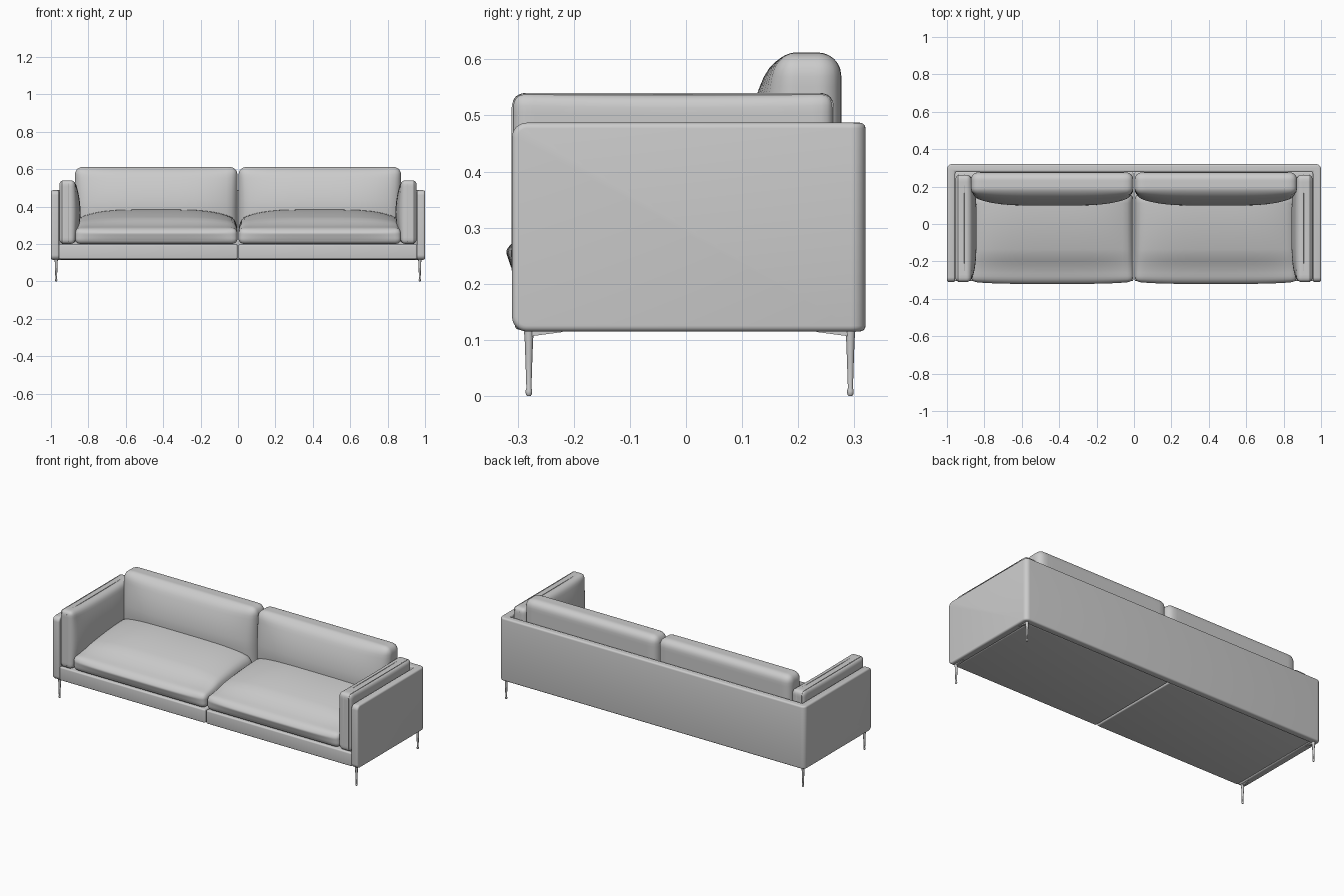
import bpy, bmesh, math
from mathutils import Vector

if "Cube" in bpy.data.objects:
    bpy.data.objects.remove(bpy.data.objects["Cube"])

grey = bpy.data.materials.new("light grey")
grey.diffuse_color = (0.6, 0.6, 0.6, 1)
grey.use_nodes = True
grey.node_tree.nodes["Principled BSDF"].inputs["Base Color"].default_value = grey.diffuse_color


def finish(name, bm, angle=35):
    bmesh.ops.recalc_face_normals(bm, faces=bm.faces)
    mesh = bpy.data.meshes.new(name)
    bm.to_mesh(mesh)
    bm.free()
    obj = bpy.data.objects.new(name, mesh)
    bpy.context.collection.objects.link(obj)
    mesh.materials.append(grey)
    bpy.ops.object.select_all(action='DESELECT')
    obj.select_set(True)
    bpy.context.view_layer.objects.active = obj
    bpy.ops.object.shade_smooth_by_angle(angle=math.radians(angle))
    return obj


def bevel_sharp(bm, width, segments=4):
    edges = [e for e in bm.edges if e.calc_face_angle(0) > math.radians(40)]
    bmesh.ops.bevel(bm, geom=edges, offset=width, segments=segments, profile=0.5,
                    affect='EDGES', clamp_overlap=True)


def box(name, lo, hi, bevel):
    lo, hi = Vector(lo), Vector(hi)
    bm = bmesh.new()
    bmesh.ops.create_cube(bm, size=1)
    for v in bm.verts:
        v.co = (lo + hi) / 2 + v.co * (hi - lo)
    bevel_sharp(bm, bevel)
    return finish(name, bm)


def cushion(name, lo, hi, radius, shape):
    """Rounded box whose points are then pushed by shape(u, v, w, co)."""
    lo, hi = Vector(lo), Vector(hi)
    mid, half = (lo + hi) / 2, (hi - lo) / 2
    bm = bmesh.new()
    bmesh.ops.create_cube(bm, size=2)
    bmesh.ops.subdivide_edges(bm, edges=bm.edges[:], cuts=23, use_grid_fill=True)
    for v in bm.verts:
        p = Vector([math.sin(c * math.pi / 2) * h for c, h in zip(v.co, half)])
        core = Vector([max(radius - h, min(h - radius, c)) for c, h in zip(p, half)])
        p = core + (p - core).normalized() * radius
        u, t, w = [c / h for c, h in zip(p, half)]
        v.co = shape(u, t, w, mid + p)
    return finish(name, bm, 50)


def seat_shape(u, t, w, co):
    rise = 1 - ((1 - t) / 2) ** 2
    if w > 0:   # crowned top, higher toward the back
        co.z += w * rise * (0.045 + 0.055 * (1 - u ** 4)) * min(1, (1 + t) * 1.5 + 0.1)
    if t < 0:   # pinched front seam
        co.y += t * 0.012 * max(0, 1 - abs(w - 0.35) * 1.2) * (1 - u ** 4)
    return co


def back_shape(u, t, w, co):
    if t < 0:   # full belly in front, thinner toward the top
        co.y += t * 0.05 * (1 - u ** 4) * (1 - w * w)
        co.y -= t * 0.012 * max(0, w)
    return co


def arm_shape(side):
    def shape(u, t, w, co):
        inward = -side * u
        if inward > 0:
            co.x -= side * inward * 0.03 * (1 - t ** 4) * (1 - w * w)
        if w > 0:
            co.z -= 0.004 * (1 - t * t)
        return co
    return shape


def seam(name, x, y0, y1, z0, z1, r):
    """Thin stitched seam looping round a cushion edge."""
    curve = bpy.data.curves.new(name, 'CURVE')
    curve.dimensions = '3D'
    curve.bevel_depth = 0.002
    curve.bevel_resolution = 1
    pts = []
    for k, (cy, cz) in enumerate([(y1 - r, z1 - r), (y0 + r, z1 - r),
                                  (y0 + r, z0 + r), (y1 - r, z0 + r)]):
        for i in range(6):
            a = math.radians(90 * k + 18 * i)
            pts.append((x, cy + r * math.cos(a), cz + r * math.sin(a), 1))
    spline = curve.splines.new('POLY')
    spline.points.add(len(pts) - 1)
    for p, co in zip(spline.points, pts):
        p.co = co
    spline.use_cyclic_u = True
    curve.materials.append(grey)
    bpy.context.collection.objects.link(bpy.data.objects.new(name, curve))


# Outer shell: arms and back as one U-shaped panel
bm = bmesh.new()
plan = [(-1, -.31), (-.956, -.31), (-.956, .278), (.956, .278),
        (.956, -.31), (1, -.31), (1, .32), (-1, .32)]
face = bm.faces.new([bm.verts.new((x, y, 0.115)) for x, y in plan])
top = bmesh.ops.extrude_face_region(bm, geom=[face])["geom"]
bmesh.ops.translate(bm, vec=(0, 0, 0.372),
                    verts=[g for g in top if isinstance(g, bmesh.types.BMVert)])
bmesh.ops.recalc_face_normals(bm, faces=bm.faces)
corners = []
for e in bm.edges:
    a, b = e.verts[0].co, e.verts[1].co
    front_tip = a.y < -.3 and b.y < -.3 and abs(a.z - b.z) < .01
    rear_post = a.y > .31 and b.y > .31 and abs(a.z - b.z) > .1
    if front_tip or rear_post:
        corners.append(e)
bmesh.ops.bevel(bm, geom=corners, offset=0.026, segments=6, profile=0.5, affect='EDGES')
bevel_sharp(bm, 0.01)
finish("outer_shell", bm)

for side, label in ((-1, "left"), (1, "right")):
    def span(a, b):
        return sorted((side * a, side * b))

    # Base half
    x0, x1 = span(0.003, 0.957)
    box(label + "_base", (x0, -.305, .118), (x1, .28, .198), 0.008)

    # Seat and back cushions
    x0, x1 = span(0.003, 0.872)
    cushion(label + "_seat_cushion", (x0, -.309, .199), (x1, .16, .285), 0.03, seat_shape)
    cushion(label + "_back_cushion", (x0, .148, .2), (x1, .277, .612), 0.042, back_shape)

    # Arm cushion with its edge seams
    x0, x1 = span(0.872, 0.955)
    cushion(label + "_arm_cushion", (x0, -.31, .2), (x1, .263, .541), 0.024, arm_shape(side))
    for i, x in enumerate((.906, .94)):
        seam(f"{label}_arm_seam_{i + 1}", side * x, -.309, .262, .201, .538, .024)

    # Slim tapered legs with a bracket reaching inward
    for y, end in ((-.28, "front"), (.293, "back")):
        bm = bmesh.new()
        rings = []
        for z, r in ((0, .003), (.003, .0055), (.009, .006), (.014, .0045),
                     (.06, .006), (.1, .0075), (.118, .009)):
            rings.append([bm.verts.new((side * .972 + r * math.cos(k * math.pi / 6),
                                        y + r * math.sin(k * math.pi / 6), z))
                          for k in range(12)])
        for lo, hi in zip(rings, rings[1:]):
            for k in range(12):
                bm.faces.new((lo[k], lo[k - 1], hi[k - 1], hi[k]))
        bm.faces.new(rings[0])
        bm.faces.new(rings[-1])
        finish(f"{label}_{end}_leg", bm)

        inward = 1 if y < 0 else -1
        bm = bmesh.new()
        bmesh.ops.create_cube(bm, size=1)
        for v in bm.verts:
            far = v.co.y > 0
            v.co = (side * .972 + v.co.x * .012, y + inward * (.06 if far else 0),
                    .12 if v.co.z > 0 else (.114 if far else .106))
        finish(f"{label}_{end}_leg_bracket", bm)
